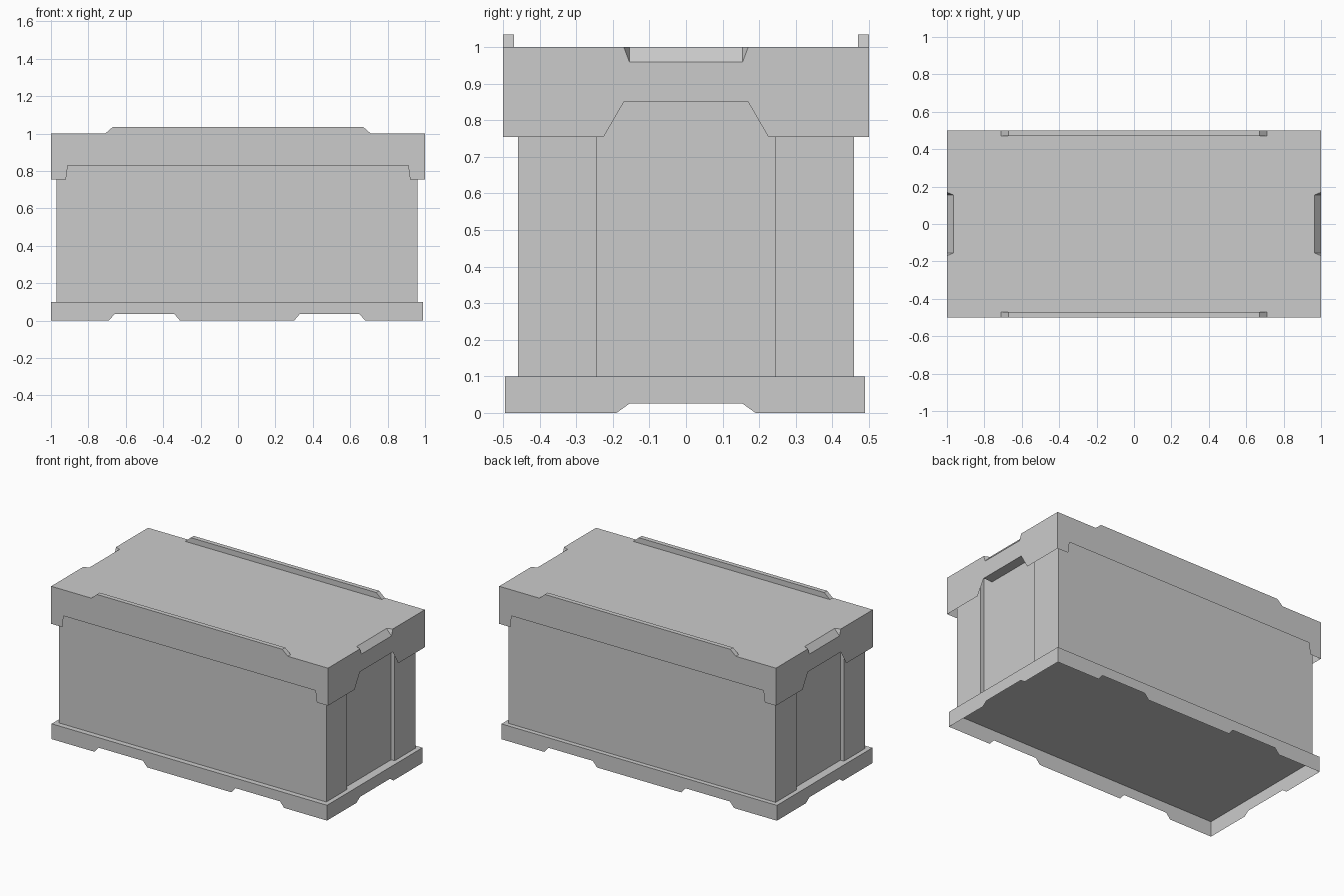
import bpy, bmesh

if "Cube" in bpy.data.objects:
    bpy.data.objects.remove(bpy.data.objects["Cube"])


def build(name, polys):
    """Make a flat-shaded shell from polygons, welded with consistent normals."""
    bm = bmesh.new()
    for poly in polys:
        bm.faces.new([bm.verts.new(p) for p in poly])
    bmesh.ops.remove_doubles(bm, verts=bm.verts, dist=0.0002)
    bmesh.ops.recalc_face_normals(bm, faces=bm.faces)
    me = bpy.data.meshes.new(name)
    bm.to_mesh(me)
    bm.free()
    ob = bpy.data.objects.new(name, me)
    bpy.context.collection.objects.link(ob)
    return ob


def prism(bottom, top, cap_bottom=True):
    """Side and cap polygons between two matching outlines."""
    n = len(bottom)
    polys = [[bottom[i], bottom[(i + 1) % n], top[(i + 1) % n], top[i]] for i in range(n)]
    return polys + [top] + ([bottom] if cap_bottom else [])


# Base tray: thin skirt with foot notches, open underneath
X0, X1, Y0, Y1, H = -1.0, 0.99, -0.495, 0.49, 0.1
long_side = [(X0, 0), (-0.69, 0), (-0.66, 0.035), (-0.34, 0.035), (-0.31, 0),
             (0.30, 0), (0.33, 0.035), (0.65, 0.035), (0.68, 0), (X1, 0), (X1, H), (X0, H)]
short_side = [(Y0, 0), (-0.19, 0), (-0.155, 0.025), (0.155, 0.025), (0.19, 0),
              (Y1, 0), (Y1, H), (Y0, H)]
polys = [[(X0, Y0, H), (X1, Y0, H), (X1, Y1, H), (X0, Y1, H)]]
polys += [[(x, y, z) for x, z in long_side] for y in (Y0, Y1)]
polys += [[(x, y, z) for y, z in short_side] for x in (X0, X1)]
build("base_tray", polys)

# Body: box with a shallow vertical recess in each end
xl, xr, yb, yr, d = -0.97, 0.96, 0.46, 0.245, 0.025
plan = [(xl, -yb), (xr, -yb), (xr, -yr), (xr - d, -yr), (xr - d, yr), (xr, yr),
        (xr, yb), (xl, yb), (xl, yr), (xl + d, yr), (xl + d, -yr), (xl, -yr)]
build("body", prism([(x, y, H) for x, y in plan], [(x, y, 0.92) for x, y in plan], False))

# Lid: thin shell with cut-away skirt and a sloped grip notch at each end
zl = 0.755
front = [(-1, zl), (-0.92, zl), (-0.91, 0.83), (0.91, 0.83), (0.92, zl), (1, zl), (1, 1), (-1, 1)]
end = [(-0.5, zl), (-0.225, zl), (-0.17, 0.85), (0.17, 0.85), (0.225, zl), (0.5, zl),
       (0.5, 1), (0.17, 1), (0.155, 0.96), (-0.155, 0.96), (-0.17, 1), (-0.5, 1)]
half = [(1, -0.5), (1, -0.17), (0.965, -0.155), (0.965, 0.155), (1, 0.17), (1, 0.5)]
polys = [[(x, y, 1) for x, y in half] + [(-x, -y, 1) for x, y in half]]
polys += [[(x, y, z) for x, z in front] for y in (-0.5, 0.5)]
for s in (-1, 1):
    polys.append([(s, y, z) for y, z in end])
    polys.append([(s * 0.965, -0.155, 1), (s * 0.965, 0.155, 1), (s, 0.155, 0.96), (s, -0.155, 0.96)])
    for t in (-1, 1):
        polys.append([(s, t * 0.17, 1), (s * 0.965, t * 0.155, 1), (s, t * 0.155, 0.96)])
    # ceiling above the end recess
    polys.append([(s, -0.17, 0.85), (s, 0.17, 0.85), (s * 0.935, 0.17, 0.85), (s * 0.935, -0.17, 0.85)])
build("lid", polys)

# Raised rails along both long edges of the lid
rail = [(-0.71, 1), (0.71, 1), (0.67, 1.035), (-0.67, 1.035)]
for side, s in (("front", -1), ("back", 1)):
    build(side + "_rail", prism([(x, s * 0.5, z) for x, z in rail],
                                [(x, s * 0.47, z) for x, z in rail]))
